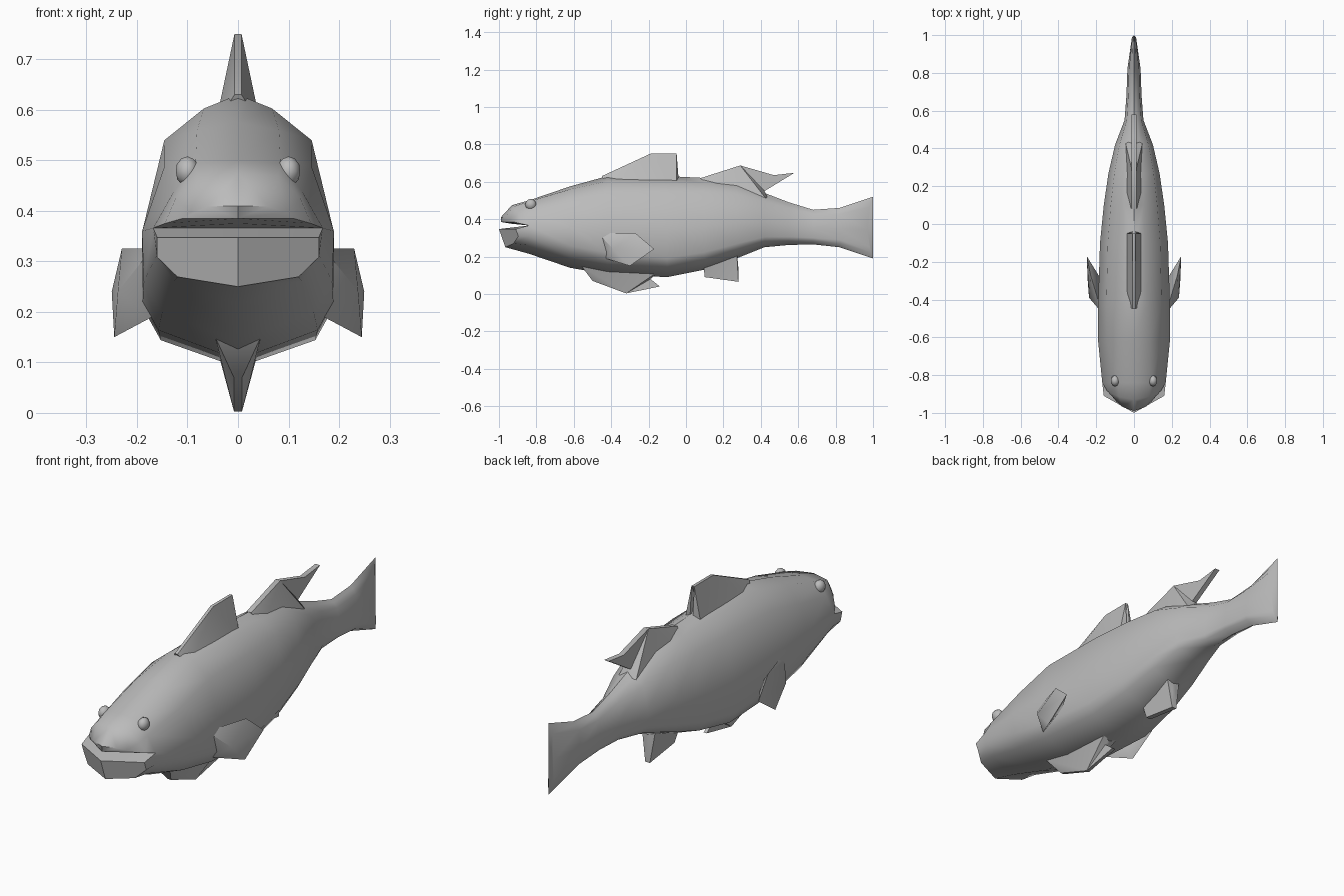
import bpy
import bmesh
from mathutils import Vector, Matrix

cube = bpy.data.objects.get("Cube")
if cube:
    bpy.data.objects.remove(cube, do_unlink=True)

# One plain grey material
grey = bpy.data.materials.new("plain_grey")
grey.use_nodes = True
grey.diffuse_color = (0.5, 0.5, 0.5, 1)
grey.node_tree.nodes["Principled BSDF"].inputs["Base Color"].default_value = grey.diffuse_color


def finish(name, bm, angle):
    """Mirror the left half across x = 0, weld it and make a shaded object."""
    bmesh.ops.remove_doubles(bm, verts=bm.verts[:], dist=0.0005)
    geometry = bm.verts[:] + bm.edges[:] + bm.faces[:]
    bmesh.ops.mirror(bm, geom=geometry, axis='X', merge_dist=0.0005)
    bmesh.ops.recalc_face_normals(bm, faces=bm.faces[:])
    mesh = bpy.data.meshes.new(name)
    bm.to_mesh(mesh)
    bm.free()
    mesh.materials.append(grey)
    obj = bpy.data.objects.new(name, mesh)
    bpy.context.collection.objects.link(obj)
    bpy.ops.object.select_all(action='DESELECT')
    obj.select_set(True)
    bpy.context.view_layer.objects.active = obj
    bpy.ops.object.shade_smooth_by_angle(angle=angle)
    return obj


def loft(bm, rings, closed=False, cap=False):
    """Join successive half rings with quads."""
    rows = [[bm.verts.new(point) for point in ring] for ring in rings]
    for first, second in zip(rows, rows[1:]):
        count = len(first)
        for i in range(count if closed else count - 1):
            j = (i + 1) % count
            if first[i].co.x + first[j].co.x + second[i].co.x + second[j].co.x > 0.0001:
                bm.faces.new((first[i], first[j], second[j], second[i]))
    if cap:
        bm.faces.new(rows[-1])


# Half cross-sections: share of the width, share of the height
TRUNK = [(0, 1), (.32, .94), (.77, .84), (1, .47), (1, .19), (.85, .1), (0, 0)]
HEAD = [(0, 1), (.5, .98), (.76, .78), (1, .53), (.97, .33), (.75, .16), (0, 0)]
SNOUT = [(0, 1), (.55, .95), (.85, .5), (1, 0), (0, 0)]
JAW = [(1, 1), (1, .6), (.75, .2), (0, 0), (0, 1)]


def ring(shape, y, top, bottom, width, curve=0.0):
    """Half ring; curve sweeps its sides back."""
    return [Vector((x * width, y + curve * x * x, bottom + (top - bottom) * z))
            for x, z in shape]


def blend(amount):
    return [Vector(a).lerp(Vector(b), amount) for a, b in zip(TRUNK, HEAD)]


# Trunk from the cheeks to the tail: y, top, bottom, half width, head share
sections = [
    (-.84, .5, .215, .168, 1),
    (-.62, .575, .14, .19, .6),
    (-.42, .63, .105, .19, .2),
    (-.1, .63, .09, .18, 0),
    (.1, .62, .13, .16, 0),
    (.27, .6, .19, .135, 0),
    (.42, .54, .25, .1, 0),
    (.55, .49, .262, .05, 0),
    (.68, .45, .265, .04, 0),
    (.82, .46, .25, .035, 0),
]
body = bmesh.new()
rings = [ring(blend(share), y, top, bottom, width)
         for y, top, bottom, width, share in sections]

# Forked tail edge
tail = ring(TRUNK, .97, .52, .19, .012)
for point in tail:
    point.y += .03 * ((point.z - .355) / .165) ** 2
loft(body, rings + [tail], cap=True)

# Snout and lower jaw around an open mouth
cheek = rings[0]
mouth = Vector((0, cheek[3].y, cheek[3].z))
loft(body, [cheek[:4] + [mouth],
            ring(SNOUT, -.93, .475, .375, .145, .05),
            ring(SNOUT, -.99, .41, .385, .11, .07)], closed=True, cap=True)
chin = ring(JAW, -1, .347, .25, .16, .09)
for point in chin:
    point.y += .35 * (.347 - point.z)
loft(body, [cheek[3:] + [mouth], chin], closed=True, cap=True)
finish("body", body, 0.9)


def fin(name, tips, root, thin, thick):
    """Thin centre fin, thicker where its root enters the body."""
    bm = bmesh.new()
    outline = [(thin, y, z) for y, z in tips] + [(thick, y, z) for y, z in root]
    side = [bm.verts.new(point) for point in outline]
    middle = [bm.verts.new((0, y, z)) for x, y, z in outline]
    for i in range(len(side)):
        bm.faces.new((side[i - 1], side[i], middle[i], middle[i - 1]))
    panel = bm.faces.new(side)
    bmesh.ops.triangulate(bm, faces=[panel])
    finish(name, bm, 0.7)


fin("front_dorsal_fin",
    [(-.45, .63), (-.19, .75), (-.05, .75), (-.1, .65), (-.04, .62)],
    [(-.05, .57), (-.42, .57)], .007, .045)
fin("rear_dorsal_fin",
    [(.08, .62), (.29, .687), (.47, .635), (.58, .648), (.42, .55)],
    [(.45, .48), (.1, .54)], .012, .05)
fin("pelvic_fin",
    [(-.5, .07), (-.32, .003), (-.14, .04), (-.19, .08)],
    [(-.12, .14), (-.56, .15)], .008, .045)
fin("anal_fin",
    [(.1, .09), (.28, .065), (.28, .14)],
    [(.27, .25), (.09, .19)], .012, .04)

# Side fins, swept back and outward
side_fin = bmesh.new()
for point in [(.17, -.47, .325), (.23, -.27, .325), (.25, -.17, .24),
              (.245, -.3, .15), (.17, -.43, .19), (.238, -.39, .24),
              (.17, -.3, .25)]:
    side_fin.verts.new(point)
bmesh.ops.convex_hull(side_fin, input=side_fin.verts[:])
finish("side_fins", side_fin, 0.9)

# Eye bumps
eye = bmesh.new()
place = Matrix.Translation((.1, -.83, .478)) @ Matrix.Diagonal((.024, .03, .03, 1))
bmesh.ops.create_icosphere(eye, subdivisions=2, radius=1, matrix=place)
finish("eyes", eye, 0.9)
